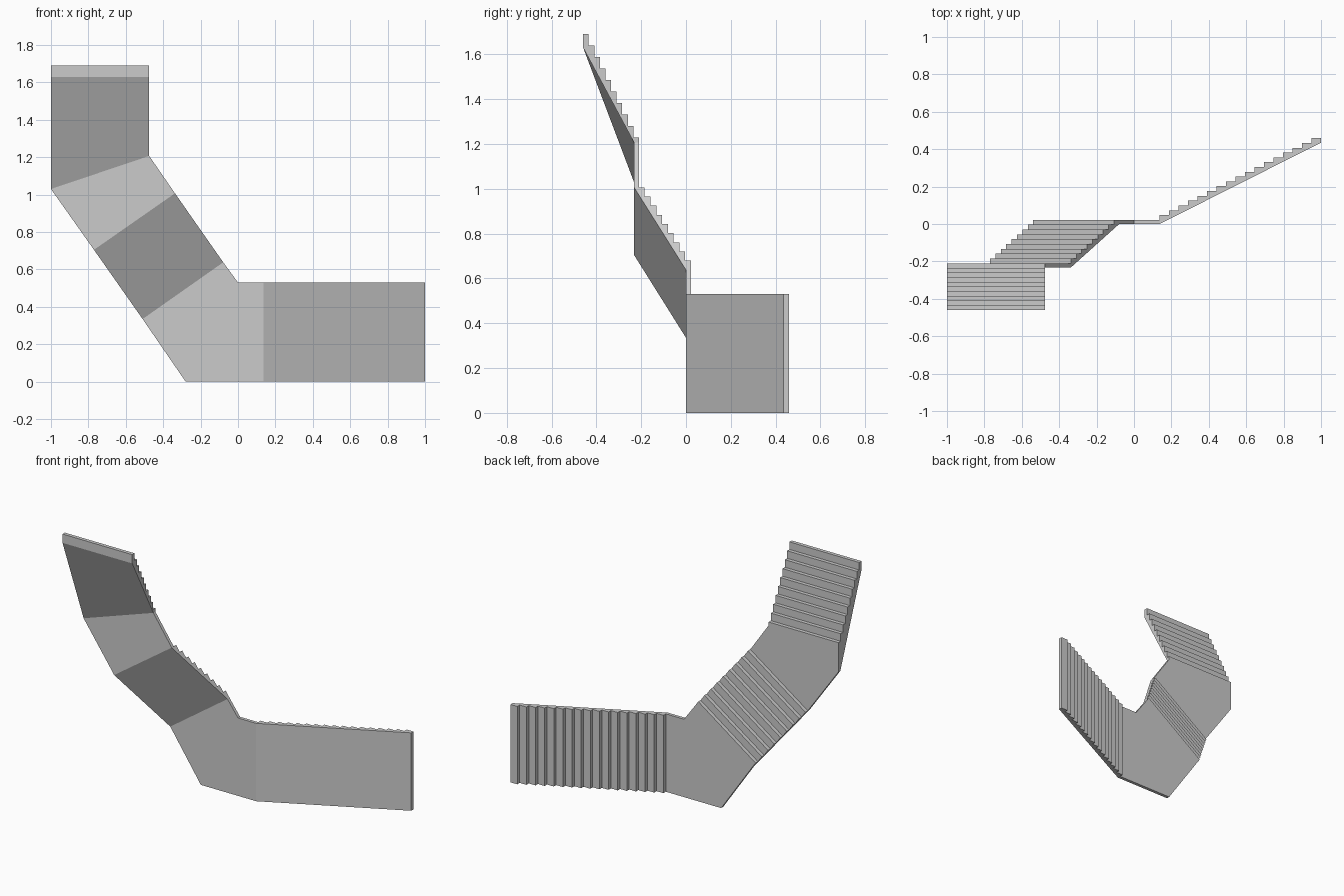
import bpy, bmesh
from mathutils import Vector

if "Cube" in bpy.data.objects:
    bpy.data.objects.remove(bpy.data.objects["Cube"])

W = 0.527            # stair width
TOP = 0.022          # landing thickness


def loft(name, a, b):
    """Closed solid between two matching outlines."""
    bm = bmesh.new()
    va = [bm.verts.new(p) for p in a]
    vb = [bm.verts.new(p) for p in b]
    n = len(va)
    bm.faces.new(va)
    bm.faces.new(vb[::-1])
    for i in range(n):
        j = (i + 1) % n
        bm.faces.new((va[i], va[j], vb[j], vb[i]))
    bmesh.ops.recalc_face_normals(bm, faces=bm.faces)
    mesh = bpy.data.meshes.new(name)
    bm.to_mesh(mesh)
    bm.free()
    ob = bpy.data.objects.new(name, mesh)
    bpy.context.collection.objects.link(ob)
    return ob


def slab(name, outline, y0, y1):
    loft(name, [(x, y0, z) for x, z in outline], [(x, y1, z) for x, z in outline])


def steps(s, y, run, rise, count):
    """Zigzag of (distance, y): each step is a riser and then a tread."""
    pts = [(s, y)]
    for _ in range(count):
        y += rise
        pts.append((s, y))
        s += run
        pts.append((s, y))
    return pts


# Corners of the diagonal flight: outer/inner side, start/end
so, si = Vector((-0.51, 0.335)), Vector((-0.079, 0.638))
eo, ei = Vector((-0.77, 0.705)), Vector((-0.337, 1.007))
yl = -0.232          # underside of second landing

# Landings
slab("lower_landing", [(-0.28, 0), (0.137, 0), (0.137, 0.53), (0, 0.53), si, so], 0, TOP)
slab("upper_landing", [eo, ei, (-0.475, 1.207), (-1, 1.03)], yl, yl + TOP)

# Long straight flight
n = 17
prof = [(0.137, 0)] + steps(0.137, TOP, 0.863 / n, 0.437 / n, n) + [(1, 0.435)]
loft("long_flight", [(x, y, 0) for x, y in prof], [(x, y, 0.53) for x, y in prof])

# Diagonal flight, t runs 0..1 along its length
n = 9
prof = [(0, 0), (0, TOP)] + steps(1 / n, TOP, 1 / n, yl / n, n - 1) + [(1, yl)]


def along(p, q):
    return [(p.lerp(q, t).x, y, p.lerp(q, t).y) for t, y in prof]


loft("diagonal_flight", along(so, eo), along(si, ei))

# End flight, with a skewed joint against the upper landing
zig = steps(1.23, yl + TOP, 0.46 / 9, -0.0249, 9)


def end_side(x, z):
    pts = [(yl, z), (yl + TOP, z)] + [(y, s) for s, y in zig] + [(-0.459, 1.69), (-0.459, 1.63)]
    return [(x, y, h) for y, h in pts]


loft("end_flight", end_side(-1, 1.03), end_side(-0.475, 1.207))
